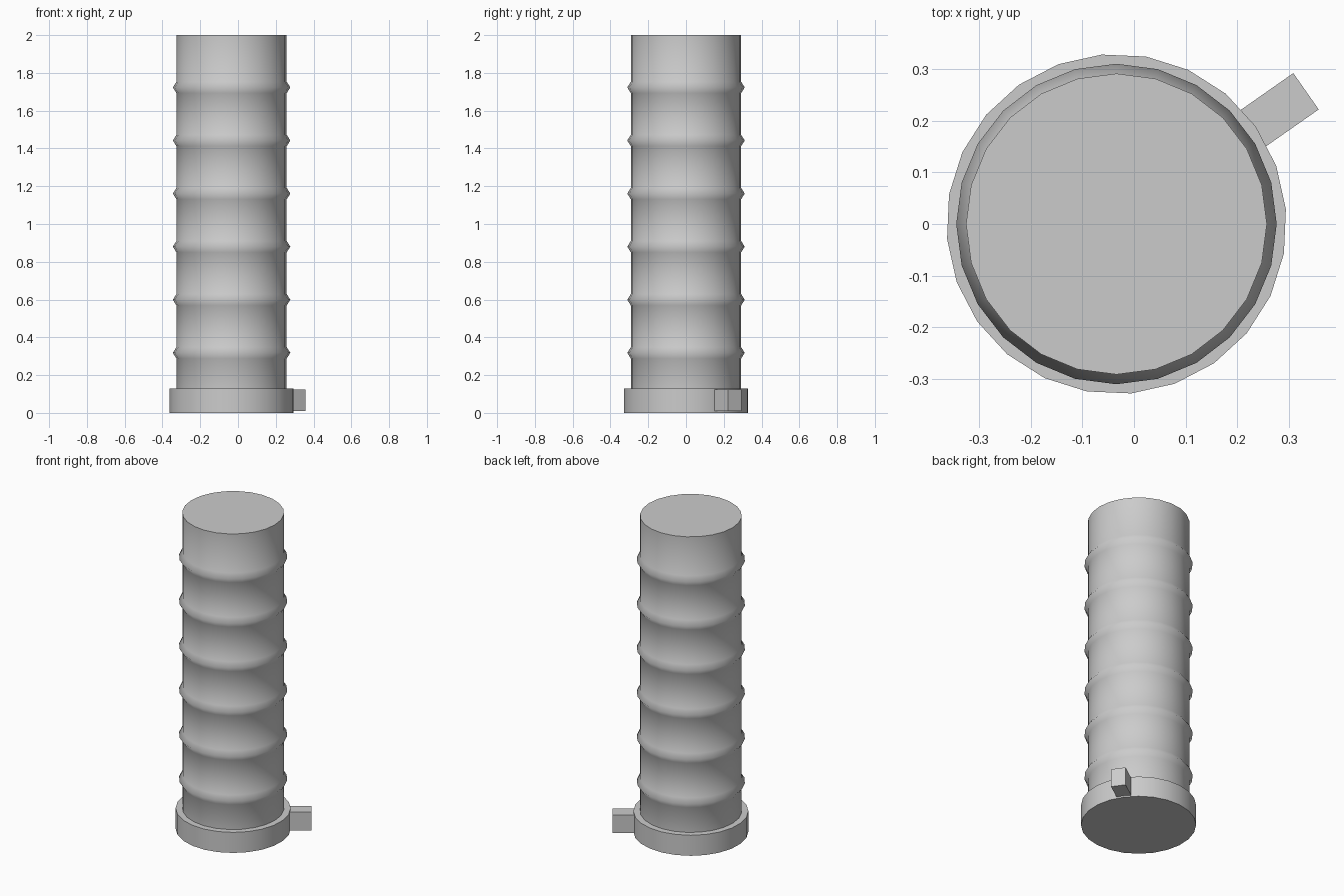
import bpy
import math
from mathutils import Matrix, Vector

cube = bpy.data.objects.get("Cube")
if cube:
    bpy.data.objects.remove(cube, do_unlink=True)

AXIS_X = -0.034
SIDES = 24
TAB_ANGLE = math.radians(35)

gray = bpy.data.materials.new("plain gray")
gray.use_nodes = True
color = (0.6, 0.6, 0.6, 1)
gray.diffuse_color = color
gray.node_tree.nodes["Principled BSDF"].inputs["Base Color"].default_value = color


def turned(name, profile, start=0.0):
    """Closed solid of revolution from (radius, height) points, bottom to top."""
    verts, faces = [], []
    for r, z in profile:
        for i in range(SIDES):
            a = start + math.tau * i / SIDES
            verts.append((AXIS_X + r * math.cos(a), r * math.sin(a), z))
    for k in range(len(profile) - 1):
        for i in range(SIDES):
            j = (i + 1) % SIDES
            lo, hi = k * SIDES, (k + 1) * SIDES
            faces.append((lo + i, lo + j, hi + j, hi + i))
    faces.append(tuple(reversed(range(SIDES))))
    faces.append(tuple(range(len(verts) - SIDES, len(verts))))
    mesh = bpy.data.meshes.new(name)
    mesh.from_pydata(verts, [], faces)
    mesh.materials.append(gray)
    obj = bpy.data.objects.new(name, mesh)
    bpy.context.collection.objects.link(obj)
    bpy.ops.object.select_all(action='DESELECT')
    obj.select_set(True)
    bpy.context.view_layer.objects.active = obj
    bpy.ops.object.shade_smooth_by_angle(angle=math.radians(75))
    return obj


# Ribbed column with six evenly spaced raised rings
profile = [(0.292, 0.1)]
for n in range(6):
    z = 0.318 + 0.281 * n
    profile += [(0.292, z - 0.03), (0.311, z), (0.292, z + 0.03)]
profile.append((0.292, 2.0))
turned("ribbed_column", profile)

# Wide base collar, with one corner turned towards the tab
turned("base_collar", [(0.33, 0), (0.33, 0.13)], TAB_ANGLE)

# Block-shaped tab sticking out of the collar
bpy.ops.mesh.primitive_cube_add(size=1)
tab = bpy.context.object
tab.name = "side_tab"
tab.data.materials.append(gray)
tab.data.transform(Matrix.Translation(Vector((AXIS_X, 0, 0)))
                   @ Matrix.Rotation(TAB_ANGLE, 4, 'Z')
                   @ Matrix.Translation(Vector((0.374, 0, 0.067)))
                   @ Matrix.Diagonal((0.15, 0.086, 0.115, 1)))
